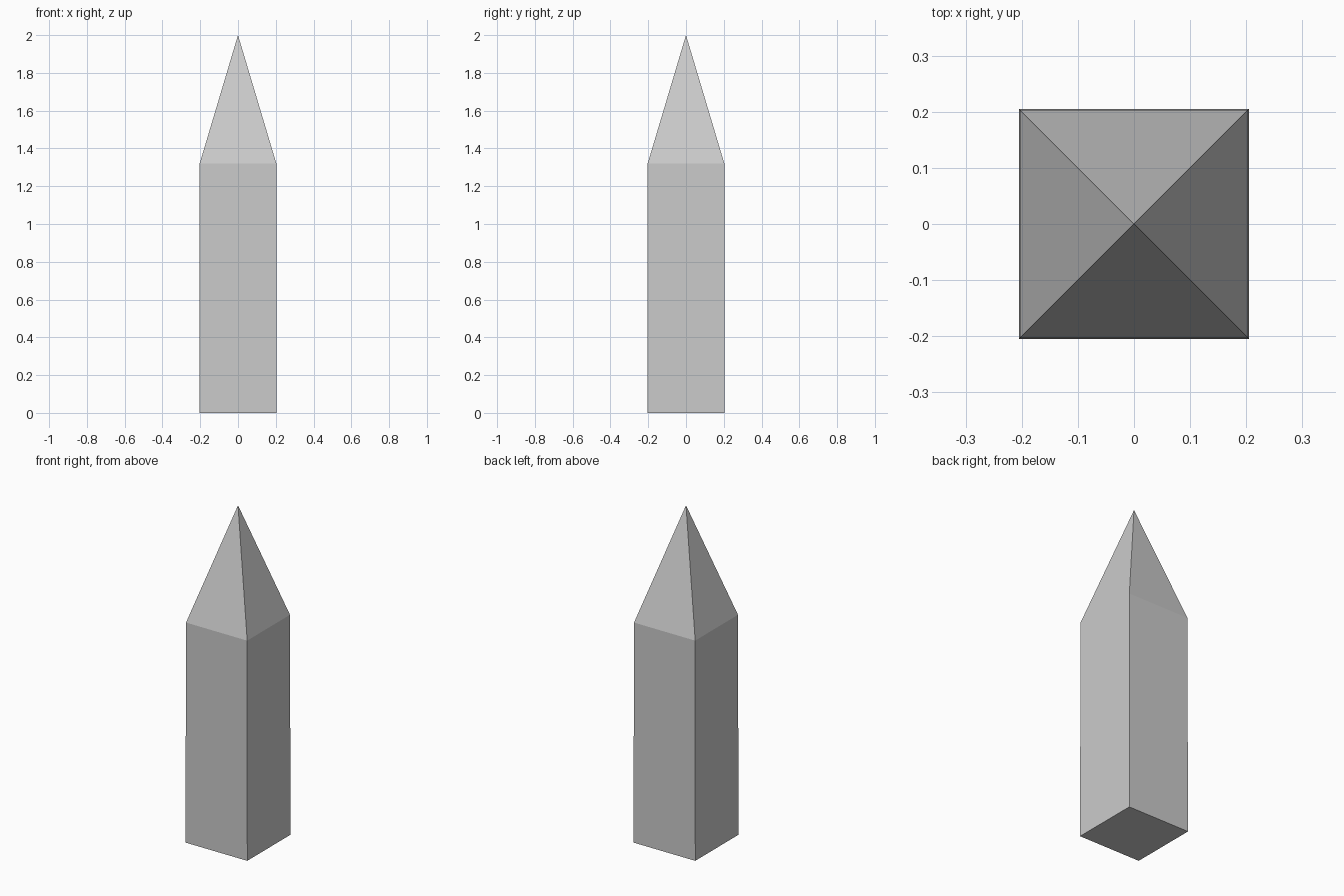
import bpy, bmesh

if "Cube" in bpy.data.objects:
    bpy.data.objects.remove(bpy.data.objects["Cube"])

BASE, SHOULDER = 0.205, 0.203   # half widths: the shaft tapers very slightly
SHOULDER_Z, TIP_Z = 1.32, 2.0

bm = bmesh.new()


def square(half, z):
    corners = ((-1, -1), (1, -1), (1, 1), (-1, 1))
    return [bm.verts.new((x * half, y * half, z)) for x, y in corners]


# Square shaft with a pointed pyramid cap, one closed shell
bottom = square(BASE, 0)
top = square(SHOULDER, SHOULDER_Z)
tip = bm.verts.new((0, 0, TIP_Z))
bm.faces.new(bottom[::-1])
for i in range(4):
    j = (i + 1) % 4
    bm.faces.new((bottom[i], bottom[j], top[j], top[i]))
    bm.faces.new((top[i], top[j], tip))

mesh = bpy.data.meshes.new("pointed_post")
bm.to_mesh(mesh)
bm.free()
post = bpy.data.objects.new("pointed_post", mesh)
bpy.context.collection.objects.link(post)
